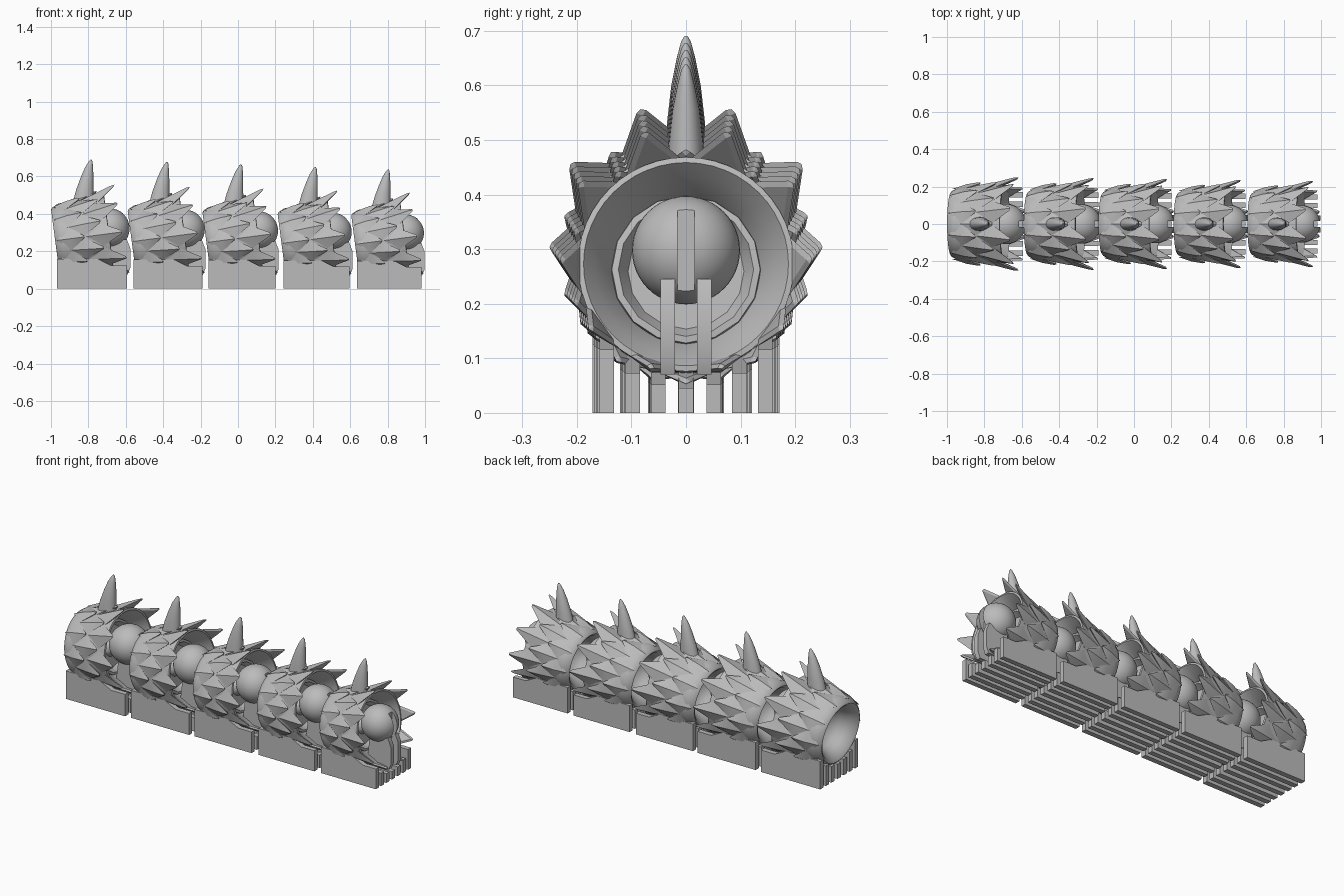
import bpy, bmesh
from math import sin, cos, pi, radians, sqrt
from mathutils import Matrix, Vector

cube = bpy.data.objects.get("Cube")
if cube:
    bpy.data.objects.remove(cube)

grey = bpy.data.materials.new("plain_grey")
grey.use_nodes = True
grey.diffuse_color = (0.5, 0.5, 0.5, 1)
grey.node_tree.nodes["Principled BSDF"].inputs["Base Color"].default_value = (0.5, 0.5, 0.5, 1)

AXIS_Z = 0.28
TILT = Matrix.Translation((0, 0, AXIS_Z)) @ Matrix.Rotation(radians(-7.5), 4, 'Y')
BALL = Vector((0.115, 0, 0.322))
BALL_R = 0.107


def finish(name, bm, matrix=None, angle=30):
    """Turn a bmesh into a shaded mesh datablock."""
    if matrix:
        bm.transform(matrix)
    bmesh.ops.recalc_face_normals(bm, faces=bm.faces)
    me = bpy.data.meshes.new(name)
    bm.to_mesh(me)
    bm.free()
    me.materials.append(grey)
    me.shade_smooth()
    me.set_sharp_from_angle(angle=radians(angle))
    return me


def polar(u, r, th):
    return Vector((u, r * sin(th), r * cos(th)))


def loft(bm, rings, closed=False):
    """Skin a list of equal rings of points."""
    rows = [[bm.verts.new(p) for p in ring] for ring in rings]
    n = len(rows[0])
    pairs = list(zip(rows, rows[1:]))
    if closed:
        pairs.append((rows[-1], rows[0]))
    for a, b in pairs:
        for i in range(n):
            j = (i + 1) % n
            bm.faces.new((a[i], a[j], b[j], b[i]))
    if not closed:
        bm.faces.new(rows[0])
        bm.faces.new(rows[-1])


def lathe(bm, profile, sides, closed=False):
    loft(bm, [[polar(u, r, 2 * pi * i / sides) for i in range(sides)]
              for u, r in profile], closed)


def slab(bm, outline, y, width):
    """Extrude an x-z outline sideways."""
    loft(bm, [[(x, y + side * width / 2, z) for x, z in outline] for side in (-1, 1)])


def add_scale(bm, th, u0, u1, r, tip_r, half):
    """One pointed, ridged scale."""
    um = u0 + (u1 - u0) * 0.48
    near = um + (u1 - um) * 0.8
    ridge = r + 0.014
    tip_ridge = ridge + (tip_r - ridge) * 0.85
    pts = [polar(u0, r - 0.01, th), polar(um, ridge, th), polar(near, tip_ridge + 0.003, th),
           polar(u1, tip_r, th), polar(u1 - 0.006, tip_r - 0.012, th)]
    for s in (-1, 1):
        pts += [polar(um, r + 0.001, th + s * half), polar(um, r - 0.008, th + s * half * 0.9),
                polar(u1 - 0.004, tip_r - 0.004, th + s * 0.035)]
    verts = [bm.verts.new(p) for p in pts]
    res = bmesh.ops.convex_hull(bm, input=verts)
    loose = [v for v in res["geom_interior"] if isinstance(v, bmesh.types.BMVert)]
    if loose:
        bmesh.ops.delete(bm, geom=loose, context='VERTS')


# Hollow body shell: rear socket, outer wall, front funnel
bm = bmesh.new()
lathe(bm, [(-0.03, 0.01), (-0.035, 0.05), (-0.06, 0.09), (-0.09, 0.115), (-0.125, 0.125),
           (-0.172, 0.155), (-0.179, 0.168), (-0.172, 0.178), (-0.14, 0.194), (-0.06, 0.202),
           (0.03, 0.207), (0.11, 0.214), (0.112, 0.203), (0.08, 0.18), (0.03, 0.15),
           (0.0, 0.138), (0.0, 0.01)], 48)
shell = finish("body_shell", bm, TILT)

# Faceted collar at the bottom of the funnel
bm = bmesh.new()
lathe(bm, [(-0.005, 0.152), (0.032, 0.147), (0.034, 0.134), (-0.005, 0.112)], 16, True)
collar = finish("inner_collar", bm, TILT)

# Three staggered rows of scales
bm = bmesh.new()
for k in range(10):
    odd, even = radians(18 + 36 * k), radians(36 * k)
    add_scale(bm, odd, -0.172, -0.02, 0.198, 0.221, radians(18))
    add_scale(bm, even, -0.125, 0.075, 0.203, 0.234, radians(18))
    add_scale(bm, odd, -0.035, 0.183 - 0.01 * cos(odd), 0.209,
              0.25 + 0.02 * cos(odd), radians(18))
scales = finish("body_scales", bm, TILT, 22)

# Curved back spike
bm = bmesh.new()
rings = []
for z, x, rx, ry in [(0.46, -0.027, 0.057, 0.038), (0.53, -0.019, 0.046, 0.035),
                     (0.6, -0.006, 0.033, 0.027), (0.65, 0.004, 0.021, 0.017),
                     (0.68, 0.012, 0.01, 0.009), (0.69, 0.014, 0.003, 0.003)]:
    rings.append([(x + rx * cos(a), ry * sin(a), z)
                  for a in (2 * pi * i / 20 for i in range(20))])
loft(bm, rings)
spike = finish("back_spike", bm, None, 50)

# Ball with a vertical slot in its outer end
bm = bmesh.new()
bmesh.ops.create_uvsphere(bm, u_segments=40, v_segments=24, radius=BALL_R,
                          matrix=Matrix.Translation(BALL))
ball = finish("joint_ball", bm, None, 35)
bm = bmesh.new()
bmesh.ops.create_cube(bm, size=1, matrix=Matrix.Translation(BALL + Vector((0.11, 0, 0)))
                      @ Matrix.Diagonal((0.08, 0.034, 0.3, 1)))
cutter = bpy.data.objects.new("slot_cutter", finish("slot_cutter", bm))
cutter.hide_render = True
slotted = bpy.data.objects.new("joint_ball_base", ball)
for ob in (cutter, slotted):
    bpy.context.collection.objects.link(ob)
cut = slotted.modifiers.new("slot", 'BOOLEAN')
cut.operation = 'DIFFERENCE'
cut.solver = 'EXACT'
cut.object = cutter
graph = bpy.context.evaluated_depsgraph_get()
ball = bpy.data.meshes.new_from_object(slotted.evaluated_get(graph))
ball.name = "joint_ball"
ball.set_sharp_from_angle(angle=radians(35))
for ob in (cutter, slotted):
    bpy.data.objects.remove(ob)

# Stalk joining the ball to the body
bm = bmesh.new()
lathe(bm, [(-0.01, 0.06), (0.02, 0.045), (0.1, 0.045)], 24)
stalk = finish("ball_stalk", bm, TILT)

# Thin standing planks under the body
bm = bmesh.new()
for y in (-0.157, -0.106, -0.055, 0, 0.055, 0.106, 0.157):
    top = AXIS_Z - sqrt(0.2 ** 2 - y ** 2) + 0.004
    low = max(top - 0.035, 0.045)
    slab(bm, [(-0.167, 0), (0.207, 0), (0.207, low), (0.12, low), (0.05, top), (-0.167, top)],
         y, 0.029)
planks = finish("support_planks", bm)

# Pair of posts carrying the ball
bm = bmesh.new()
for y in (-0.036, 0.036):
    slab(bm, [(0.06, 0.076), (0.21, 0.076), (0.224, 0.11), (0.224, 0.216), (0.205, 0.265),
              (0.08, 0.24)], y, 0.029)
posts = finish("ball_posts", bm)

# Five segments, each a little smaller than the last
centres = (-0.8, -0.394, 0.002, 0.4, 0.79)
for i, x in enumerate(centres):
    size = 1 - 0.0188 * i
    for me in (shell, collar, scales, spike, ball, stalk, planks, posts):
        ob = bpy.data.objects.new(f"{me.name}_{i + 1}", me)
        ob.location.x = x
        ob.scale = (size, size, size)
        bpy.context.collection.objects.link(ob)
